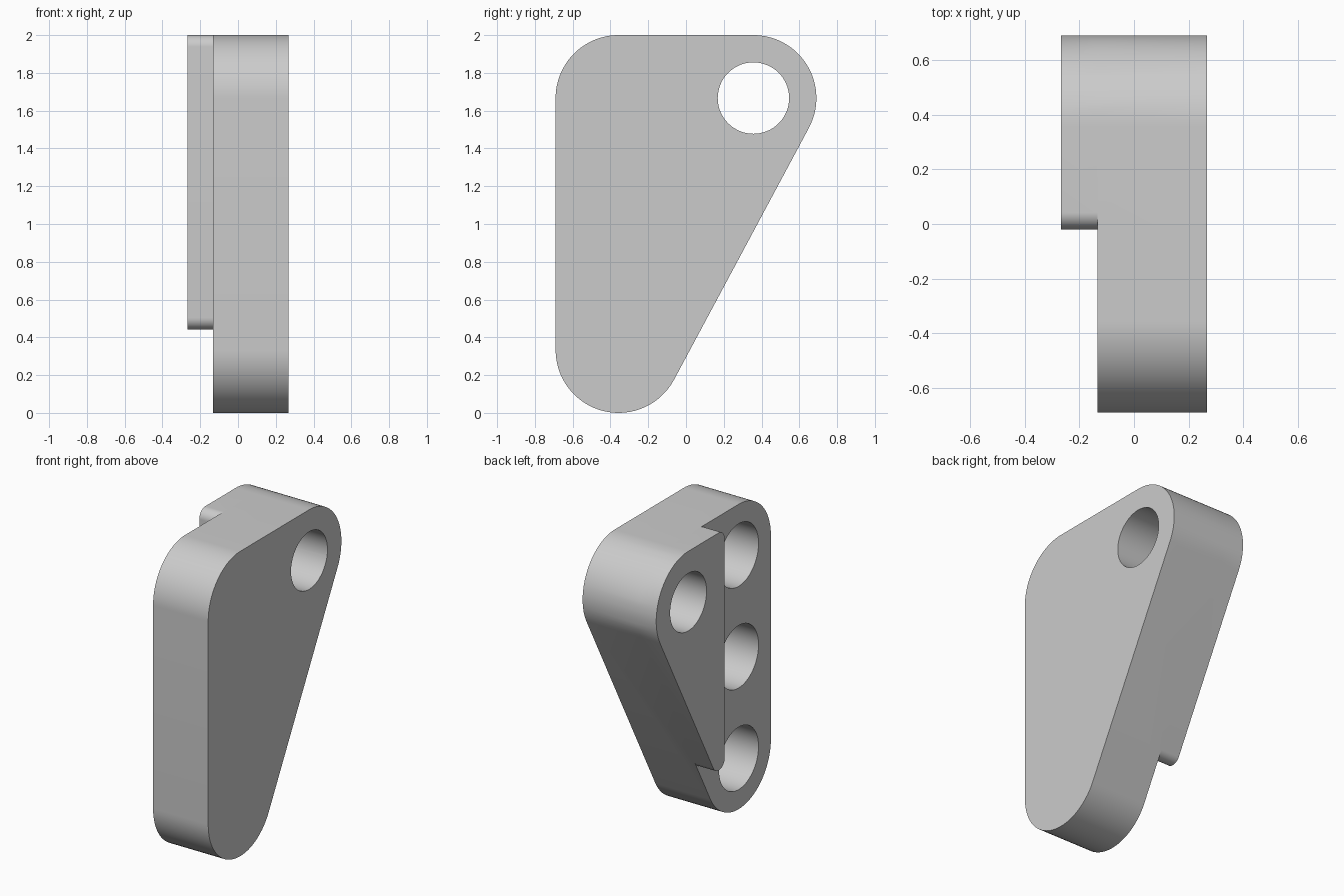
import bpy, bmesh, math
from mathutils import Vector

if "Cube" in bpy.data.objects:
    bpy.data.objects.remove(bpy.data.objects["Cube"], do_unlink=True)

R = 1 / 3            # outer corner radius
CY = 0.357           # corner and hole centres, along y
LOW, MID, HIGH = R, 1.0, 2 - R
X_PAD, X_STEP, X_FLAT = -0.267, -0.133, 0.267
SLOPE = -math.atan2(2 * CY, HIGH - LOW)   # direction the slanted side faces

grey = bpy.data.materials.new("plain grey")
grey.use_nodes = True
colour = (0.6, 0.6, 0.6, 1)
grey.diffuse_color = colour
grey.node_tree.nodes["Principled BSDF"].inputs["Base Color"].default_value = colour


def arc(y, z, r, start, end, steps=32):
    """Points of an arc in the side plane."""
    angles = [start + (end - start) * i / steps for i in range(steps + 1)]
    return [(y + r * math.cos(a), z + r * math.sin(a)) for a in angles]


def extrude(name, profile, x0, x1):
    """Closed solid from a side profile."""
    bm = bmesh.new()
    face = bm.faces.new([bm.verts.new((x0, y, z)) for y, z in profile])
    grown = bmesh.ops.extrude_face_region(bm, geom=[face])["geom"]
    verts = [v for v in grown if isinstance(v, bmesh.types.BMVert)]
    bmesh.ops.translate(bm, verts=verts, vec=Vector((x1 - x0, 0, 0)))
    bmesh.ops.recalc_face_normals(bm, faces=bm.faces)
    mesh = bpy.data.meshes.new(name)
    bm.to_mesh(mesh)
    bm.free()
    mesh.materials.append(grey)
    obj = bpy.data.objects.new(name, mesh)
    bpy.context.collection.objects.link(obj)
    return obj


def combine(target, tool, operation):
    """Apply a boolean and discard the tool."""
    mod = target.modifiers.new(operation.lower(), "BOOLEAN")
    mod.operation, mod.solver, mod.object = operation, "EXACT", tool
    bpy.context.view_layer.objects.active = target
    bpy.ops.object.modifier_apply(modifier=mod.name)
    bpy.data.objects.remove(tool, do_unlink=True)


def drill(target, y, z, r, x0, x1):
    profile = arc(y, z, r, 0, math.tau, 64)[:-1]
    combine(target, extrude("hole_cutter", profile, x0, x1), "DIFFERENCE")


# Main plate: three rounded corners joined by straight sides
upper_corner = arc(CY, HIGH, R, SLOPE, math.pi / 2)
plate = extrude("bracket_plate",
                upper_corner
                + arc(-CY, HIGH, R, math.pi / 2, math.pi)
                + arc(-CY, LOW, R, math.pi, math.tau + SLOPE),
                X_STEP, X_FLAT)

# Raised pad: flush with the slanted side, small rounds on its front edge
r = 0.062
py = -0.02 + r
pz = LOW + (math.cos(SLOPE) * (py + CY) - (R - r)) / -math.sin(SLOPE)
pad = extrude("raised_pad",
              arc(py, pz, r, math.pi, math.tau + SLOPE, 16)
              + upper_corner
              + arc(py, 2 - r, r, math.pi / 2, math.pi, 16),
              X_PAD, X_STEP)
combine(plate, pad, "UNION")

# Pivot hole right through, and three blind sockets beside the pad
drill(plate, CY, HIGH, 0.189, X_PAD - 0.1, X_FLAT + 0.1)
for z in (LOW, MID, HIGH):
    drill(plate, -CY, z, 0.205, X_STEP - 0.1, X_STEP + 0.333)

bpy.ops.object.select_all(action="DESELECT")
plate.select_set(True)
bpy.context.view_layer.objects.active = plate
bpy.ops.object.shade_smooth_by_angle(angle=math.radians(30))
